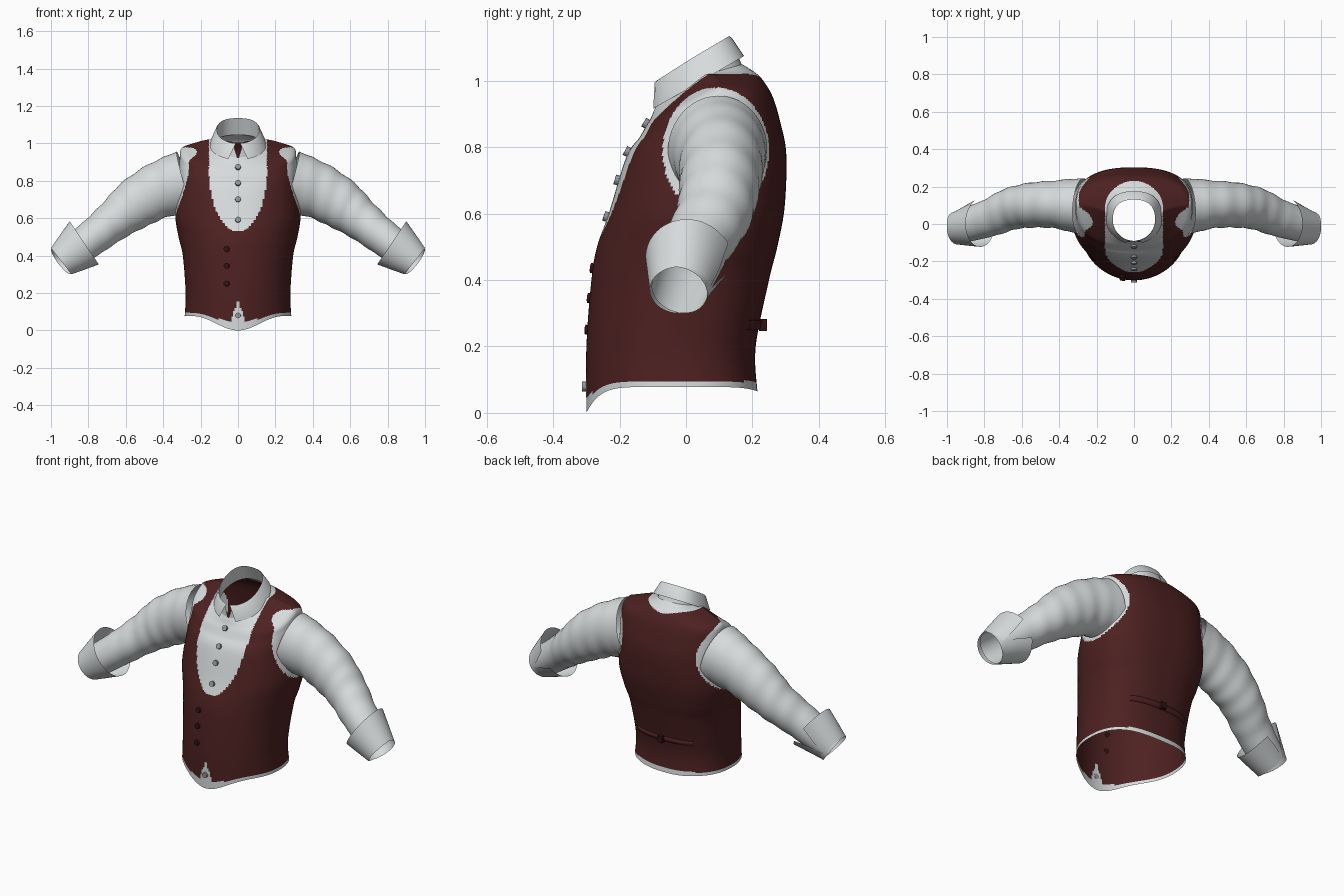
import bpy, bmesh, math
from mathutils import Vector
from mathutils.bvhtree import BVHTree

cube = bpy.data.objects.get("Cube")
if cube:
    bpy.data.objects.remove(cube, do_unlink=True)


def material(name, r, g, b):
    m = bpy.data.materials.new(name)
    m.use_nodes = True
    m.diffuse_color = (r, g, b, 1)
    bsdf = next(n for n in m.node_tree.nodes if n.type == 'BSDF_PRINCIPLED')
    bsdf.inputs["Base Color"].default_value = (r, g, b, 1)
    bsdf.inputs["Roughness"].default_value = 0.8
    return m


shirt = material("shirt_white", 0.68, 0.71, 0.72)
wine = material("vest_wine", 0.075, 0.015, 0.015)
pearl = material("button_grey", 0.3, 0.31, 0.32)
dark = material("button_dark", 0.03, 0.006, 0.006)


def smooth_rows(rows, steps):
    """Catmull-Rom interpolation between rings of points."""
    out = []
    last = len(rows) - 1
    for i in range(last):
        p, q, r, s = (rows[min(max(j, 0), last)] for j in range(i - 1, i + 3))
        for k in range(steps):
            t = k / steps
            out.append([(2 * b + (c - a) * t + (2 * a - 5 * b + 4 * c - d) * t ** 2
                         + (3 * b - a - 3 * c + d) * t ** 3) / 2
                        for a, b, c, d in zip(p, q, r, s)])
    return out + [rows[-1]]


def loft(name, rows, mats, closed=True, rule=None, mirror=1):
    """Skin rings of points with quads; rule picks each face's material."""
    bm = bmesh.new()
    grid = [[bm.verts.new((p.x * mirror, p.y, p.z)) for p in row] for row in rows]
    n = len(rows[0])
    for lo, hi in zip(grid, grid[1:]):
        for j in range(n if closed else n - 1):
            k = (j + 1) % n
            f = bm.faces.new((lo[j], lo[k], hi[k], hi[j]))
            f.smooth = True
            if rule:
                f.material_index = rule(f.calc_center_median())
    bmesh.ops.recalc_face_normals(bm, faces=bm.faces)
    mesh = bpy.data.meshes.new(name)
    bm.to_mesh(mesh)
    tree = BVHTree.FromBMesh(bm)
    bm.free()
    for m in mats:
        mesh.materials.append(m)
    obj = bpy.data.objects.new(name, mesh)
    bpy.context.collection.objects.link(obj)
    return obj, tree


def power(v, e):
    return math.copysign(abs(v) ** e, v)


def body_ring(width, side, front, back, e=1.0, k=1, gap=0.0, n=200, closed=True):
    """Ring through (y, z) points at the side, front and back; angle 0 is the front."""
    pts = []
    for j in range(n):
        a = gap + (math.tau - 2 * gap) * j / (n if closed else n - 1)
        t = math.cos(a)
        ee = e if t > 0 else 0.8
        x, t = width * power(math.sin(a), ee), abs(power(t, ee))
        end = front if math.cos(a) > 0 else back
        pts.append(Vector((x, side[0] + (end[0] - side[0]) * t,
                           side[1] + (end[1] - side[1]) * t ** k)))
    return pts


# Torso: shirt body and vest share one surface, split by a cut line rule
def torso_rule(c):
    x = abs(c.x)
    front = c.y < -0.03
    lean = min(1, max(0, -c.y / 0.3))
    if c.z < 0.095 - 0.05 * lean ** 6:
        return 0
    if front and c.z < 0.17 and x < 0.3 * (0.17 - c.z):
        return 0
    # scooped neckline, closing behind the collar
    if c.y < 0.08:
        drop = max(0, 0.85 - c.z) / 0.32
    else:
        drop = (c.y - 0.08) / 0.15 if c.z > 0.9 else 1
    if drop < 1 and x < 0.155 * math.sqrt(1 - drop ** 2):
        return 0
    # armholes
    if x > 0.22 and ((c.y - 0.09) / 0.16) ** 2 + ((c.z - 0.79) / 0.19) ** 2 < 1:
        return 0
    return 1


torso_rings = [
    body_ring(0.285, (-0.03, 0.078), (-0.3, 0), (0.215, 0.065), k=7),
    body_ring(0.28, (-0.03, 0.2), (-0.3, 0.2), (0.21, 0.2)),
    body_ring(0.295, (0, 0.4), (-0.285, 0.4), (0.25, 0.4)),
    body_ring(0.318, (0.03, 0.5), (-0.268, 0.5), (0.275, 0.5)),
    body_ring(0.335, (0.06, 0.62), (-0.233, 0.6), (0.297, 0.62), 0.9),
    body_ring(0.318, (0.09, 0.78), (-0.18, 0.77), (0.302, 0.78), 0.8),
    body_ring(0.312, (0.1, 0.92), (-0.14, 0.83), (0.283, 0.88), 0.8),
    body_ring(0.3, (0.1, 0.975), (-0.12, 0.865), (0.262, 0.95), 0.8),
    body_ring(0.24, (0.095, 1.0), (-0.105, 0.89), (0.24, 0.99), 0.9),
    body_ring(0.16, (0.07, 1.02), (-0.097, 0.91), (0.215, 1.02)),
    body_ring(0.115, (0.03, 1.01), (-0.09, 0.925), (0.17, 1.05)),
]
_, surface = loft("vest_and_shirt_body", smooth_rows(torso_rings, 14), [shirt, wine],
                  rule=torso_rule)


# Collar: inner stand and folded outer leaf, both open at the front
def collar_ring(*spec, gap):
    return body_ring(*spec, gap=gap, n=64, closed=False)


loft("collar_stand", [
    collar_ring(0.115, (0.03, 1.0), (-0.09, 0.92), (0.17, 1.045), gap=0.02),
    collar_ring(0.113, (0.02, 1.07), (-0.09, 1.0), (0.13, 1.135), gap=0.25),
], [shirt], closed=False)
loft("collar_leaf", [
    collar_ring(0.113, (0.02, 1.07), (-0.09, 1.0), (0.13, 1.135), gap=0.1),
    collar_ring(0.118, (0.021, 1.065), (-0.095, 0.995), (0.138, 1.13), gap=0.12),
    collar_ring(0.15, (0.03, 0.99), (-0.107, 0.912), (0.175, 1.075), gap=0.35),
], [shirt], closed=False)


# Sleeves and turned-back cuffs
def tube_ring(centre, tangent, ry, rn, gap=0.0, flare=0.0, n=48, closed=True):
    """Ring across a path; angle 0 points to the back."""
    t = tangent.normalized()
    across = Vector((0, 1, 0))
    across = (across - t * across.dot(t)).normalized()
    up = t.cross(across)
    pts = []
    for j in range(n):
        a = gap + (math.tau - 2 * gap) * j / (n if closed else n - 1)
        s = 1 + flare * math.exp(-min(a, math.tau - a) * 2)
        pts.append(centre + across * (ry * s * math.cos(a)) + up * (rn * s * math.sin(a)))
    return pts


sleeve_path = [  # centre, half depth, half height
    ((0.28, 0.095, 0.79), 0.15, 0.172),
    ((0.42, 0.105, 0.75), 0.128, 0.15),
    ((0.55, 0.1, 0.675), 0.12, 0.135),
    ((0.66, 0.08, 0.59), 0.112, 0.11),
    ((0.78, 0.03, 0.495), 0.1, 0.095),
    ((0.945, -0.02, 0.37), 0.086, 0.086),
]
centres = [Vector(p[0]) for p in sleeve_path]
sleeve_rings = []
for i, (_, ry, rn) in enumerate(sleeve_path):
    tangent = centres[min(i + 1, len(centres) - 1)] - centres[max(i - 1, 0)]
    sleeve_rings.append(tube_ring(centres[i], tangent, ry, rn))
sleeve_rows = smooth_rows(sleeve_rings, 8)
# soft creases in the cloth
for i, row in enumerate(sleeve_rows[4:-8]):
    mid = sum(row, Vector()) / len(row)
    for j, p in enumerate(row):
        p += (p - mid) * 0.018 * math.sin(i * 1.1 + 2 * math.sin(j * math.tau / len(row)))

wide, narrow = Vector((0.822, 0.0, 0.468)), Vector((0.945, -0.02, 0.37))
cuff_rows = [
    tube_ring(wide, Vector((0.83, 0, -0.56)), 0.122, 0.138, 0.35, 0.22, closed=False),
    tube_ring(wide.lerp(narrow, 0.5), Vector((0.81, 0, -0.59)), 0.106, 0.114, 0.18, 0.1,
              closed=False),
    tube_ring(narrow, Vector((0.79, 0, -0.62)), 0.089, 0.089, 0.01, closed=False),
]
for label, sign in (("left", 1), ("right", -1)):
    loft(label + "_sleeve", sleeve_rows, [shirt], mirror=sign)
    loft(label + "_cuff", cuff_rows, [shirt], closed=False, mirror=sign)


# Buttons, seated on the front surface
def button(name, x, z, mat):
    hit, normal, _, _ = surface.ray_cast(Vector((x, -2, z)), Vector((0, 1, 0)))
    if hit is None:
        return
    if normal.y > 0:
        normal = -normal
    bpy.ops.mesh.primitive_cylinder_add(
        vertices=20, radius=0.015, depth=0.014, location=hit + normal * 0.005,
        rotation=normal.to_track_quat('Z', 'Y').to_euler())
    obj = bpy.context.object
    obj.name = name
    obj.data.materials.append(mat)
    bpy.ops.object.shade_smooth_by_angle()


for i, z in enumerate((0.87, 0.785, 0.7, 0.59, 0.08)):
    button("shirt_button_%d" % i, 0, z, pearl)
for i, z in enumerate((0.435, 0.345, 0.25)):
    button("vest_button_%d" % i, -0.06, z, dark)


# Back cinch strap and buckle
def back_point(x, z, lift):
    hit = surface.ray_cast(Vector((x, 2, z)), Vector((0, -1, 0)))[0]
    return hit + Vector((0, lift, 0))


columns = [-0.18 + 0.36 * i / 24 for i in range(25)]
loft("back_strap", [[back_point(x, z, lift) for x in columns]
                    for z, lift in ((0.25, 0), (0.252, 0.006), (0.278, 0.006), (0.28, 0))],
     [wine], closed=False)
bpy.ops.mesh.primitive_cube_add(size=1, location=back_point(0, 0.265, 0.012))
buckle = bpy.context.object
buckle.name = "strap_buckle"
buckle.scale = (0.03, 0.024, 0.036)
buckle.data.materials.append(dark)
